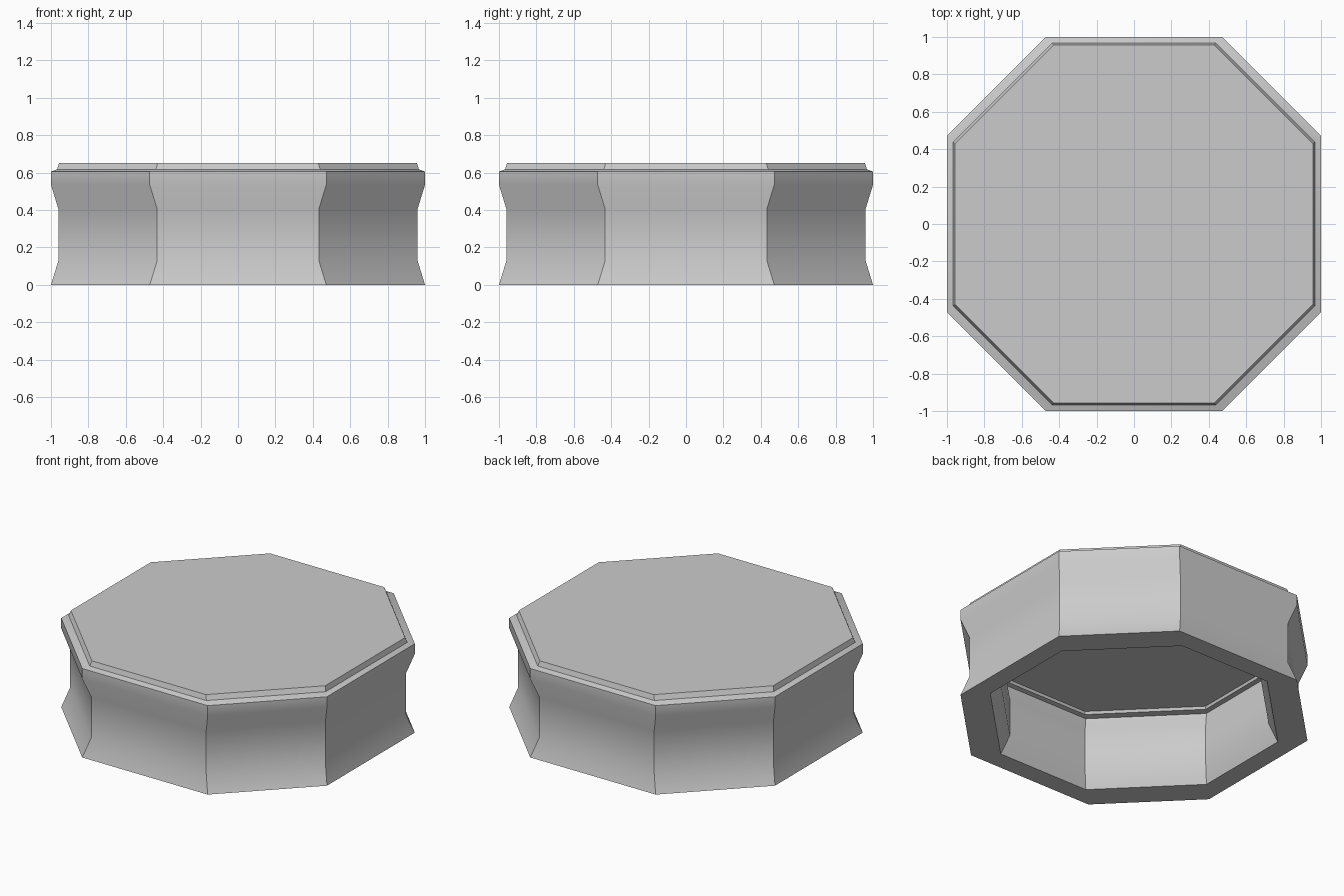
import bpy, bmesh

if "Cube" in bpy.data.objects:
    bpy.data.objects.remove(bpy.data.objects["Cube"])

# Wall profile as (inset from the outer octagon, height): outside going up, then inside going down
outside = [(0, 0), (.04, .13), (.04, .405), (0, .535), (0, .605), (.033, .618), (.043, .652)]
inside = [(.172, .522), (.166, .505), (.135, .50), (.135, .48), (.17, .385), (.17, .13), (.13, 0)]


def octagon(bm, inset, z):
    """Ring of eight corners; each corner moves in equally on x and y."""
    a, b = 1 - inset, .472 - inset
    pts = [(a, -b), (a, b), (b, a), (-b, a), (-a, b), (-a, -b), (-b, -a), (b, -a)]
    return [bm.verts.new((x, y, z)) for x, y in pts]


def bridge(bm, lower, upper):
    for i in range(8):
        j = (i + 1) % 8
        bm.faces.new((lower[i], lower[j], upper[j], upper[i]))


bm = bmesh.new()
outer = [octagon(bm, *p) for p in outside]
inner = [octagon(bm, *p) for p in inside]

# Outer wall, inner wall and bottom rim
for rings in (outer, inner):
    for lo, hi in zip(rings, rings[1:]):
        bridge(bm, lo, hi)
bridge(bm, inner[-1], outer[0])

# Flat top and hollow ceiling
bm.faces.new(outer[-1])
bm.faces.new(inner[0][::-1])
bmesh.ops.recalc_face_normals(bm, faces=bm.faces)

mesh = bpy.data.meshes.new("octagonal_lid")
bm.to_mesh(mesh)
bm.free()
lid = bpy.data.objects.new("octagonal_lid", mesh)
bpy.context.collection.objects.link(lid)

# Smooth the waisted profile, keep corners and rims crisp
bpy.context.view_layer.objects.active = lid
lid.select_set(True)
bpy.ops.object.shade_smooth_by_angle(angle=.52)
